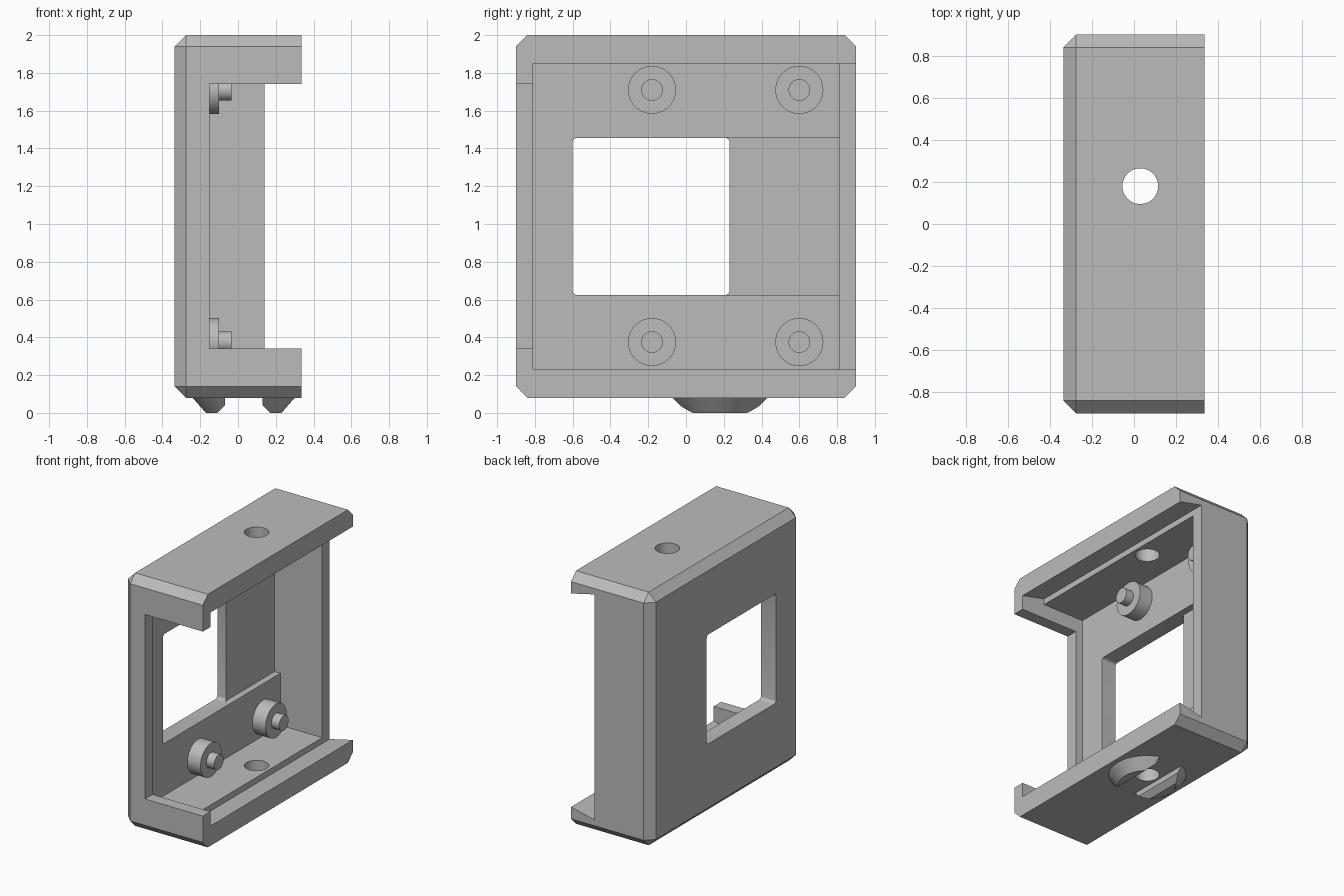
import bpy, bmesh, math
from mathutils import Matrix, Vector

cube = bpy.data.objects.get("Cube")
if cube:
    bpy.data.objects.remove(cube, do_unlink=True)

grey = bpy.data.materials.new("plain grey")
grey.use_nodes = True
grey.diffuse_color = (0.5, 0.5, 0.5, 1)
grey.node_tree.nodes["Principled BSDF"].inputs["Base Color"].default_value = (0.5, 0.5, 0.5, 1)


def finish(name, bm):
    bmesh.ops.recalc_face_normals(bm, faces=bm.faces)
    mesh = bpy.data.meshes.new(name)
    bm.to_mesh(mesh)
    bm.free()
    mesh.materials.append(grey)
    obj = bpy.data.objects.new(name, mesh)
    bpy.context.scene.collection.objects.link(obj)
    return obj


def box(name, x, y, z, bevel=0, pick=None, segments=1):
    bm = bmesh.new()
    bmesh.ops.create_cube(bm, size=1)
    for v in bm.verts:
        v.co = Vector([r[0] if c < 0 else r[1] for c, r in zip(v.co, (x, y, z))])
    if bevel:
        edges = [e for e in bm.edges if pick(*[v.co for v in e.verts])]
        bmesh.ops.bevel(bm, geom=edges, offset=bevel, segments=segments,
                        profile=0.5, affect='EDGES')
    return finish(name, bm)


def cylinder(name, axis, centre, length, r1, r2=None, sides=48):
    bm = bmesh.new()
    bmesh.ops.create_cone(bm, cap_ends=True, segments=sides, radius1=r1,
                          radius2=r1 if r2 is None else r2, depth=length)
    if axis == 'X':
        bm.transform(Matrix.Rotation(math.pi / 2, 4, 'Y'))
    bm.transform(Matrix.Translation(centre))
    return finish(name, bm)


def prism_y(name, profile, y0, y1):
    bm = bmesh.new()
    face = bm.faces.new([bm.verts.new((x, y0, z)) for x, z in profile])
    new = bmesh.ops.extrude_face_region(bm, geom=[face])["geom"]
    bmesh.ops.translate(bm, vec=(0, y1 - y0, 0),
                        verts=[g for g in new if isinstance(g, bmesh.types.BMVert)])
    return finish(name, bm)


def cut(obj, cutter):
    mod = obj.modifiers.new("cut", 'BOOLEAN')
    mod.operation, mod.solver, mod.object = 'DIFFERENCE', 'EXACT', cutter
    bpy.context.view_layer.update()
    graph = bpy.context.evaluated_depsgraph_get()
    mesh = bpy.data.meshes.new_from_object(obj.evaluated_get(graph))
    obj.modifiers.clear()
    obj.data = mesh
    bpy.data.objects.remove(cutter, do_unlink=True)


def smooth(obj):
    bpy.ops.object.select_all(action='DESELECT')
    obj.select_set(True)
    bpy.context.view_layer.objects.active = obj
    bpy.ops.object.shade_smooth_by_angle(angle=math.radians(30))


# Case: block chamfered everywhere except around the open side
case = box("case", (-0.335, 0.335), (-0.9, 0.9), (0.08, 2.0), 0.06,
           lambda a, b: not (a.x > 0 and b.x > 0))
# Inner cavity
cut(case, box("cavity", (-0.21, 0.5), (-0.81, 0.81), (0.23, 1.85)))
# Opening in the front wall
cut(case, box("front_opening", (-0.15, 0.5), (-1, -0.7), (0.34, 1.74)))
# Dovetail groove for a sliding lid, running out through the back
cut(case, prism_y("lid_groove", [(0.14, 0.185), (0.335, 0.23), (0.5, 0.23),
                                 (0.5, 1.85), (0.335, 1.85), (0.14, 1.895)], -0.81, 1))
# Recess beside the window
cut(case, box("recess", (-0.26, 0), (0.1, 0.81), (0.625, 1.455)))
# Window with small rounded corners
cut(case, box("window", (-0.5, 0), (-0.6, 0.23), (0.625, 1.455), 0.02,
              lambda a, b: abs(a.x - b.x) > 0.1, 4))
# Hole through top and bottom
cut(case, cylinder("hole", 'Z', (0.03, 0.18, 1), 3, 0.085))
smooth(case)

# Mounting bosses with pins
for side, y in (("front", -0.18), ("back", 0.6)):
    for level, z in (("lower", 0.375), ("upper", 1.71)):
        smooth(cylinder(f"{level}_{side}_boss", 'X', (-0.16, y, z), 0.12, 0.127))
        smooth(cylinder(f"{level}_{side}_pin", 'X', (-0.0775, y, z), 0.085, 0.057))

# Tapered round foot split by a slot with flared edges
feet = cylinder("split_foot", 'Z', (0.03, 0.18, 0.04), 0.08, 0.2, 0.27, 64)
slot = [(-0.1, 0.2), (-0.1, 0.04), (-0.15, -0.01), (0.15, -0.01), (0.1, 0.04), (0.1, 0.2)]
cut(feet, prism_y("foot_slot", [(x + 0.03, z) for x, z in slot], -0.5, 0.9))
smooth(feet)
